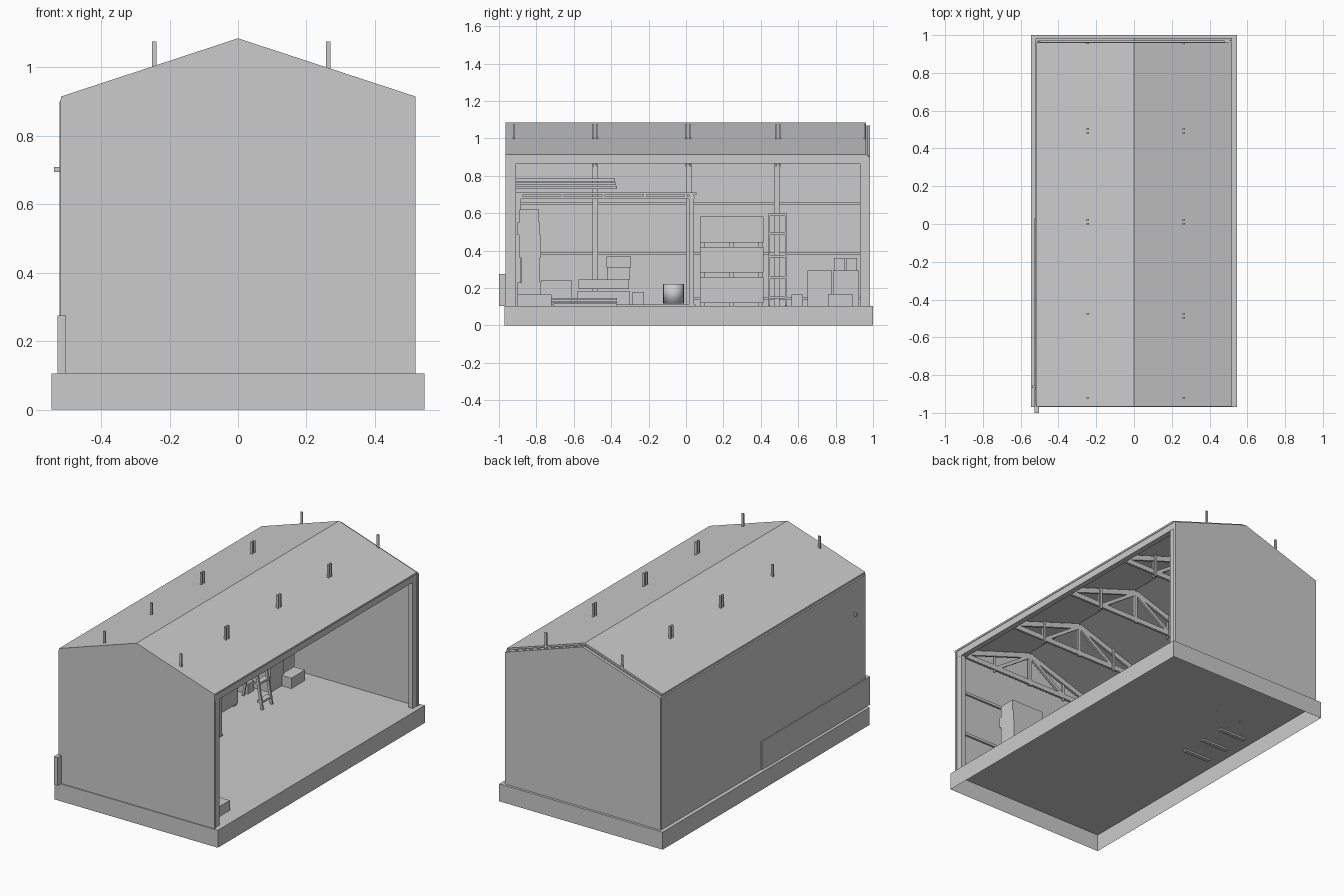
import bpy
import bmesh
import math
from mathutils import Vector

old = bpy.data.objects.get("Cube")
if old:
    bpy.data.objects.remove(old)

grey = bpy.data.materials.new("plain_grey")
grey.use_nodes = True
tone = (0.6, 0.6, 0.6, 1)
grey.diffuse_color = tone
grey.node_tree.nodes["Principled BSDF"].inputs["Base Color"].default_value = tone


def finish(name, bm):
    mesh = bpy.data.meshes.new(name)
    bm.to_mesh(mesh)
    bm.free()
    mesh.materials.append(grey)
    obj = bpy.data.objects.new(name, mesh)
    bpy.context.collection.objects.link(obj)
    return obj


def box(name, x, y, z, open_bottom=False):
    """Box from (low, high) ranges on each axis."""
    bm = bmesh.new()
    bmesh.ops.create_cube(bm, size=1)
    for v in bm.verts:
        v.co = [(r[0] + r[1]) / 2 + c * (r[1] - r[0]) for r, c in zip((x, y, z), v.co)]
    bm.normal_update()
    if open_bottom:
        under = [f for f in bm.faces if f.normal.z < -0.5]
        bmesh.ops.delete(bm, geom=under, context='FACES_ONLY')
    return finish(name, bm)


def prism(name, outline, y0, y1):
    """Extrude an x-z outline along y."""
    bm = bmesh.new()
    face = bm.faces.new([bm.verts.new((x, y0, z)) for x, z in outline])
    out = bmesh.ops.extrude_face_region(bm, geom=[face], use_keep_orig=True)
    for v in out["geom"]:
        if isinstance(v, bmesh.types.BMVert):
            v.co.y = y1
    bmesh.ops.recalc_face_normals(bm, faces=bm.faces)
    return finish(name, bm)


def beam(name, a, b, width, depth):
    """Straight bar from a to b; depth runs along y."""
    a, b = Vector(a), Vector(b)
    side = Vector((0, 1, 0))
    up = (b - a).normalized().cross(side)
    bm = bmesh.new()
    rings = []
    for p in (a, b):
        rings.append([bm.verts.new(p + side * s * depth / 2 + up * u * width / 2)
                      for s, u in ((-1, -1), (1, -1), (1, 1), (-1, 1))])
    for i in range(4):
        j = (i + 1) % 4
        bm.faces.new((rings[0][i], rings[0][j], rings[1][j], rings[1][i]))
    bm.faces.new(rings[0])
    bm.faces.new(rings[1])
    bmesh.ops.recalc_face_normals(bm, faces=bm.faces)
    return finish(name, bm)


# Shell: hollow slab, walls and roof
FLOOR = 0.105
box("floor_slab", (-0.545, 0.545), (-0.97, 1), (0, FLOOR), open_bottom=True)


def gable(name, y0, y1, eave, ridge):
    prism(name, [(-0.52, FLOOR), (0.518, FLOOR), (0.518, eave), (0, ridge), (-0.52, eave)], y0, y1)


gable("front_gable_wall", -0.965, -0.95, 0.905, 1.075)
gable("back_gable_wall", 0.968, 0.985, 0.9, 1.07)
box("side_wall", (-0.522, -0.51), (-0.955, 0.98), (FLOOR, 0.9))
prism("roof", [(-0.517, 0.915), (0, 1.085), (0.519, 0.915), (0.519, 0.904), (0, 1.074), (-0.517, 0.904)], -0.966, 0.962)
box("eave_beam", (0.48, 0.514), (-0.955, 0.975), (0.865, 0.912))
box("front_corner_post", (0.485, 0.513), (-0.955, -0.91), (FLOOR, 0.87))
box("back_corner_post", (0.485, 0.513), (0.93, 0.975), (FLOOR, 0.87))
box("outer_skirt_panel", (-0.527, -0.502), (-1, 0.03), (FLOOR, 0.275))
beam("wall_pipe", (-0.537, -0.86, 0.702), (-0.51, -0.86, 0.702), 0.015, 0.015)

# Framing along the inner walls
for z in (0.145, 0.385, 0.652):
    box("side_girt", (-0.51, -0.495), (-0.95, 0.965), (z - 0.008, z + 0.008))
    box("front_girt", (-0.51, 0.48), (-0.95, -0.938), (z - 0.008, z + 0.008))
for y in (-0.485, 0.015, 0.485):
    box("side_post", (-0.51, -0.475), (y - 0.015, y + 0.015), (FLOOR, 0.88))

# Trusses whose hangers rise through the roof: y, left and right hanger offsets
pair = (-0.011, 0.011)
trusses = [(-0.92, (0,), (0,)), (-0.485, (0.011,), pair), (0.012, pair, pair),
           (0.493, pair, pair), (0.957, (0,), (0,))]
for y, *offsets in trusses:
    beam("truss_bottom_chord", (-0.5, y, 0.88), (0.5, y, 0.88), 0.03, 0.014)
    for s in (-1, 1):
        beam("truss_top_chord", (s * 0.5, y, 0.89), (0, y, 1.055), 0.03, 0.014)
        beam("truss_brace", (s * 0.25, y, 0.88), (0, y, 1.05), 0.02, 0.014)
    beam("truss_king_post", (0, y, 0.86), (0, y, 1.06), 0.02, 0.014)
    for x, side_offsets in zip((-0.245, 0.264), offsets):
        for off in side_offsets:
            box("truss_hanger", (x - 0.007, x + 0.007), (y + off - 0.004, y + off + 0.004), (0.85, 1.076))

# Loft rack with boards along the side wall
box("rack_base", (-0.47, -0.135), (-0.92, 0.05), (FLOOR, 0.113))
box("loft_deck", (-0.475, -0.13), (-0.91, 0.055), (0.7, 0.712))
box("loft_rail", (-0.15, -0.135), (-0.9, 0.045), (0.675, 0.69))
for y in (-0.895, 0.03):
    for x in (-0.15, -0.46):
        box("loft_post", (x - 0.014, x + 0.014), (y - 0.014, y + 0.014), (FLOOR, 0.7))
for i in range(5):
    y = -0.88 + i * 0.22
    box("loft_joist", (-0.475, -0.132), (y - 0.008, y + 0.008), (0.685, 0.7))
for i in range(3):
    z = 0.73 + i * 0.02
    box("stored_board", (-0.45 + i * 0.02, -0.22), (-0.91, -0.37 - i * 0.005), (z, z + 0.015))

# Large crates stacked on pallets
for i in range(3):
    z = FLOOR + 0.005 + i * 0.162
    box("pallet_crate", (-0.49, -0.29), (0.075, 0.415), (z + 0.01, z + 0.148))
    for y in (0.09, 0.245, 0.4):
        box("pallet_foot", (-0.48, -0.3), (y - 0.012, y + 0.012), (z - 0.015, z + 0.01))

# Step ladder
for y in (0.445, 0.535):
    beam("ladder_front_leg", (-0.15, y, FLOOR), (-0.235, y, 0.595), 0.016, 0.01)
    beam("ladder_rear_leg", (-0.34, y, FLOOR), (-0.245, y, 0.595), 0.014, 0.01)
for z in (0.15, 0.255, 0.37, 0.49, 0.592):
    x = -0.15 - 0.085 * (z - FLOOR) / 0.49
    box("ladder_step", (x - 0.025, x + 0.01), (0.44, 0.54), (z - 0.006, z + 0.006))

# Loose planks lying in front of the rack
for i in range(3):
    z = FLOOR + i * 0.015
    box("floor_plank", (-0.09, -0.035), (-0.71 - i * 0.01, -0.37), (z, z + 0.012))

# Loose boxes and stacks: x, y and z ranges
goods = {
    "low_front_box": ((0.33, 0.45), (-0.9, -0.72), (FLOOR, 0.165)),
    "stacked_box_base": ((0.0, 0.24), (-0.9, -0.775), (FLOOR, 0.23)),
    "stacked_box_lower": ((0.01, 0.24), (-0.88, -0.78), (0.23, 0.36)),
    "stacked_box_middle": ((0.0, 0.24), (-0.89, -0.775), (0.36, 0.485)),
    "stacked_box_upper": ((0.0, 0.24), (-0.9, -0.78), (0.485, 0.55)),
    "stacked_box_top": ((0.02, 0.24), (-0.89, -0.785), (0.55, 0.62)),
    "wide_chest": ((-0.44, -0.24), (-0.775, -0.61), (0.113, 0.24)),
    "low_crate": ((-0.44, -0.2), (-0.58, -0.3), (0.113, 0.185)),
    "flat_crate": ((-0.44, -0.2), (-0.575, -0.305), (0.195, 0.245)),
    "raised_crate": ((-0.43, -0.26), (-0.42, -0.3), (0.245, 0.31)),
    "raised_crate_lid": ((-0.43, -0.25), (-0.425, -0.295), (0.31, 0.37)),
    "small_box": ((-0.36, -0.28), (-0.285, -0.225), (0.113, 0.18)),
    "short_box": ((-0.4, -0.33), (0.565, 0.625), (FLOOR, 0.165)),
    "tall_box": ((-0.48, -0.24), (0.65, 0.78), (FLOOR, 0.295)),
    "deep_box": ((-0.49, -0.27), (0.785, 0.925), (FLOOR, 0.295)),
    "top_box_front": ((-0.46, -0.31), (0.79, 0.85), (0.295, 0.36)),
    "top_box_back": ((-0.46, -0.31), (0.855, 0.915), (0.295, 0.36)),
    "low_back_box": ((-0.25, -0.176), (0.76, 0.89), (FLOOR, 0.168)),
}
for name, ranges in goods.items():
    box(name, *ranges)

# Open barrel
bpy.ops.mesh.primitive_cylinder_add(vertices=20, radius=0.055, depth=0.105,
                                    end_fill_type='NOTHING', location=(-0.3, -0.067, 0.17))
barrel = bpy.context.object
barrel.name = "barrel"
barrel.data.materials.append(grey)
bpy.ops.object.shade_smooth_by_angle(angle=math.radians(40))
wall = barrel.modifiers.new("wall", 'SOLIDIFY')
wall.thickness = 0.005
